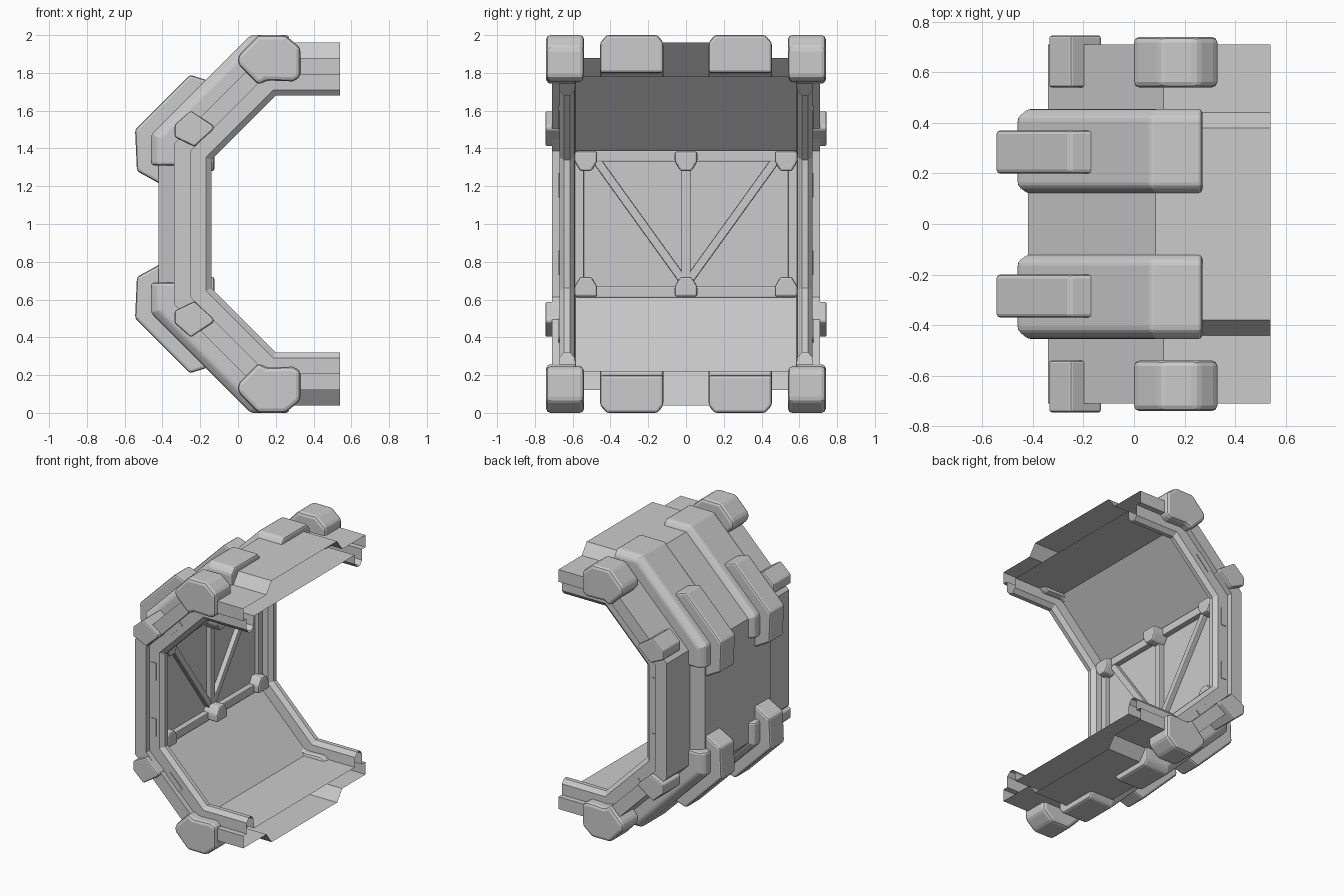
import bpy
import bmesh
from mathutils import Vector

cube = bpy.data.objects.get("Cube")
if cube:
    bpy.data.objects.remove(cube, do_unlink=True)

MID = Vector((0, 0, 1))      # mirror centre of the whole module
TAN = 0.414                  # miter factor of the 45 degree bends


def finish(name, bm, mirror_y=True, mirror_z=True, bevel=0.0):
    """Store the mesh around the mirror centre, then bevel and mirror it."""
    bmesh.ops.recalc_face_normals(bm, faces=bm.faces)
    bmesh.ops.translate(bm, verts=bm.verts, vec=-MID)
    mesh = bpy.data.meshes.new(name)
    bm.to_mesh(mesh)
    bm.free()
    obj = bpy.data.objects.new(name, mesh)
    obj.location = MID
    bpy.context.collection.objects.link(obj)
    if bevel:
        mod = obj.modifiers.new("Bevel", 'BEVEL')
        mod.width = bevel
        mod.segments = 2
        mod.limit_method = 'ANGLE'
    if mirror_y or mirror_z:
        mod = obj.modifiers.new("Mirror", 'MIRROR')
        mod.use_axis = (False, mirror_y, mirror_z)
    return obj


def prism(name, points, lo, hi, axis='y', **opts):
    """Extrude an outline: (x, z) along y, or (y, z) along x."""
    bm = bmesh.new()
    place = (lambda p, t: (p[0], t, p[1])) if axis == 'y' else (lambda p, t: (t, p[0], p[1]))
    rings = [[bm.verts.new(place(p, t)) for p in points] for t in (lo, hi)]
    for i in range(len(points)):
        j = (i + 1) % len(points)
        bm.faces.new((rings[0][i], rings[0][j], rings[1][j], rings[1][i]))
    for ring in rings:
        bm.faces.new(ring)
    return finish(name, bm, **opts)


def route(d, x_start, z_end):
    """Upper half of the C-shaped path, pushed outward by d."""
    return [(x_start, 1.68 + d), (0.2 - TAN * d, 1.68 + d),
            (-0.14 - d, 1.34 + TAN * d), (-0.14 - d, z_end)]


def sweep(name, section, x_start, z_end, closed, **opts):
    """Carry a (y, offset) section along the C-shaped path."""
    bm = bmesh.new()
    lines = [[bm.verts.new((x, y, z)) for x, z in route(d, x_start, z_end)] for y, d in section]
    pairs = list(zip(lines, lines[1:]))
    if closed:
        pairs.append((lines[-1], lines[0]))
    for a, b in pairs:
        for i in range(len(a) - 1):
            bm.faces.new((a[i], a[i + 1], b[i + 1], b[i]))
    if closed:
        for end in (0, -1):
            bm.faces.new([line[end] for line in lines])
    return finish(name, bm, **opts)


def beam(name, a, b, width, depth, **opts):
    """Flat bar on the inside wall between two (y, z) points."""
    a, b = Vector(a), Vector(b)
    side = (b - a).normalized().orthogonal() * width / 2
    return prism(name, [a + side, b + side, b - side, a - side], WALL, WALL + depth, axis='x', **opts)


# Double skin: raised outer centre, stepped end frame, inner lining
sweep("corridor_shell",
      [(0, .28), (.38, .28), (.44, .20), (.71, .20), (.71, .11), (.67, .11), (.67, .03),
       (.645, 0), (.615, 0), (.59, .03), (.585, .10), (0, .10)],
      0.54, 1.0, closed=False)

# Outer straps and the blocks on their bends
sweep("outer_strap",
      [(.12, .12), (.12, .28), (.15, .32), (.42, .32), (.455, .28), (.455, .12)],
      0.27, 1.31, closed=True, bevel=0.015)
prism("strap_block",
      [(-.545, 1.5), (-.255, 1.79), (-.143, 1.755), (-.16, 1.66), (-.38, 1.43),
       (-.39, 1.2), (-.535, 1.28)],
      0.2, 0.37, bevel=0.015)

# Clamps over the frame corners
prism("large_clamp",
      [(.105, 2), (.25, 2), (.33, 1.935), (.33, 1.775), (.29, 1.755), (.15, 1.76),
       (.11, 1.735), (0, 1.845), (0, 1.89)],
      0.54, 0.74, bevel=0.022)
prism("small_clamp",
      [(-.25, 1.6), (-.13, 1.52), (-.13, 1.5), (-.23, 1.41), (-.335, 1.46), (-.335, 1.525)],
      0.54, 0.745, bevel=0.015)

# Small plates set on the end frame
prism("column_plate", [(-.235, 1.14), (-.195, 1.14), (-.195, 1.27), (-.235, 1.27)], .66, .675)
prism("slope_plate", [(-.08, 1.5), (.02, 1.6), (-.01, 1.63), (-.11, 1.53)], .66, .675)

# Truss on the inside wall
WALL = -0.245
beam("wall_rail", (-.58, 1.36), (.58, 1.36), .06, .045, mirror_y=False, bevel=0.006)
beam("wall_side_bar", (.565, .64), (.565, 1.36), .05, .035, mirror_z=False, bevel=0.006)
beam("wall_post", (0, .64), (0, 1.36), .05, .045, mirror_y=False, mirror_z=False, bevel=0.006)
beam("wall_brace", (.49, 1.36), (0, .68), .045, .04, mirror_z=False, bevel=0.006)

# Gussets where the bars meet
for name, y, both in (("middle_gusset", 0, False), ("corner_gusset", .53, True)):
    outline = [(y - .06, 1.385), (y + .06, 1.385), (y + .06, 1.33), (y + .03, 1.28),
               (y - .03, 1.28), (y - .06, 1.33)]
    prism(name, outline, WALL, -0.125 if not both else -0.16, axis='x', mirror_y=both, bevel=0.012)
